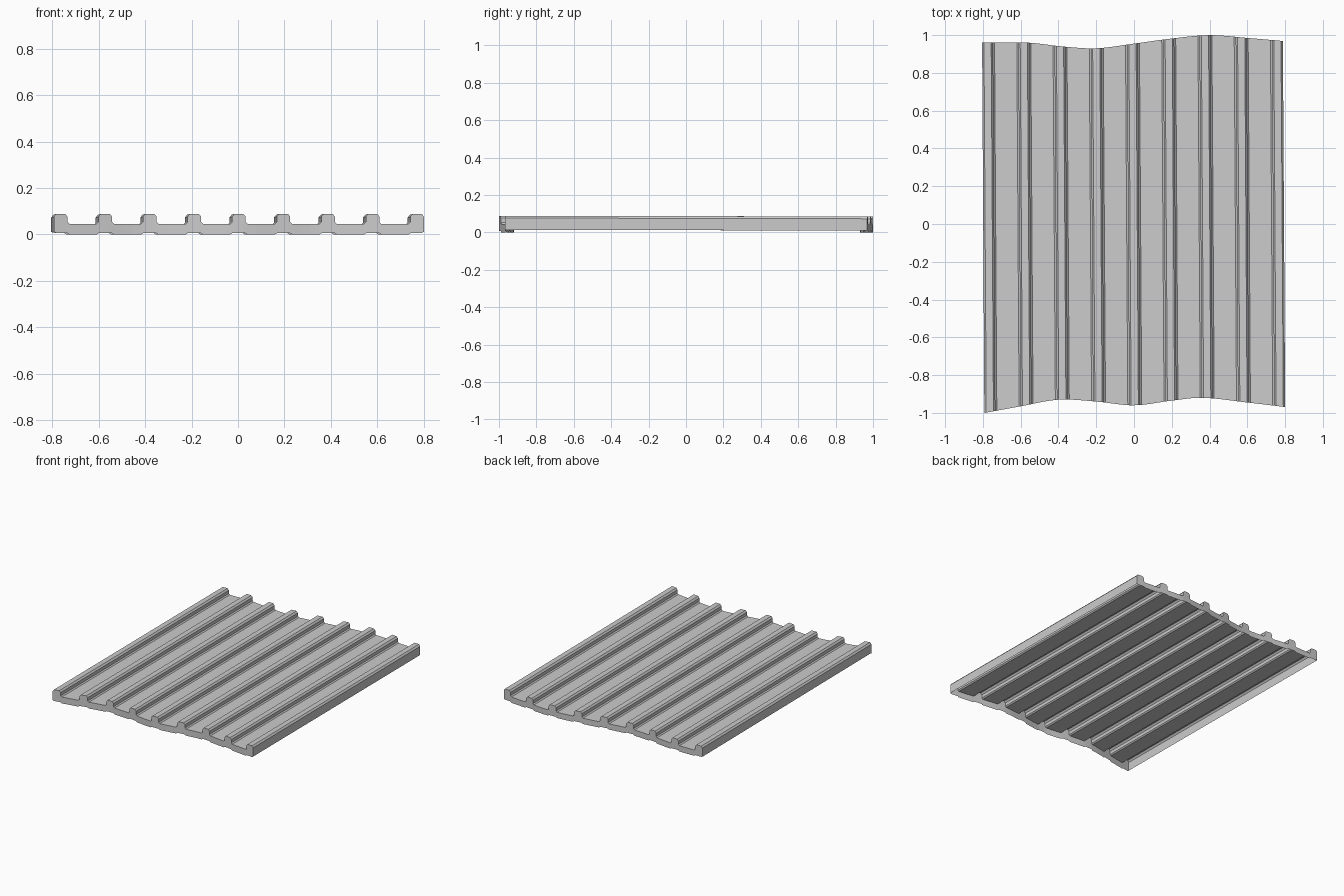
import bpy, bmesh

if "Cube" in bpy.data.objects:
    bpy.data.objects.remove(bpy.data.objects["Cube"])

# end outlines seen from the top: (x, y) knots, smoothly interpolated
BACK = [(-0.81, .96), (-.56, .96), (-.38, .94), (-.2, .93), (0, .955), (.2, .982), (.4, 1.0), (.6, .985), (.81, .967)]
FRONT = [(-0.79, -1.0), (-.6, -.965), (-.4, -.93), (-.2, -.94), (0, -.96), (.2, -.935), (.36, -.92), (.6, -.945), (.81, -.97)]


def curve_y(knots, x):
    x = min(max(x, knots[0][0]), knots[-1][0])
    n = len(knots)
    for i in range(n - 1):
        (xa, ya), (xb, yb) = knots[i], knots[i + 1]
        if x <= xb:
            def slope(k):
                a, b = knots[max(k - 1, 0)], knots[min(k + 1, n - 1)]
                return (b[1] - a[1]) / (b[0] - a[0])
            h = xb - xa
            t = (x - xa) / h
            return ((2*t**3 - 3*t*t + 1) * ya + (t**3 - 2*t*t + t) * h * slope(i)
                    + (3*t*t - 2*t**3) * yb + (t**3 - t*t) * h * slope(i + 1))


# cross-section: (x, top z, bottom z of the end skirts)
W, PITCH, TOP, PAN = 0.029, 0.1918, 0.09, 0.047
profile = []
for i in range(9):
    c = (i - 4) * PITCH - 0.001
    if i == 0:
        profile += [(c - W, .015, .015), (c - W, .078, .012)]
    else:
        profile += [(c - W - .008, PAN, .001), (c - W, PAN + .008, .006), (c - W, TOP - .012, .008)]
    profile += [(c - W + .01, TOP, .008), (c + W - .01, TOP, .008)]
    if i == 8:
        profile += [(c + W, .078, .012), (c + W, .015, .015)]
    else:
        profile += [(c + W, TOP - .012, .008), (c + W, PAN + .008, .006), (c + W + .008, PAN, .001)]
        # extra columns so the panel ends follow the wave
        for f in (.33, .67):
            x0, x1 = c + W + .008, c + PITCH - W - .008
            profile.append((x0 + (x1 - x0) * f, PAN, .001))

# sheet with skirts hanging from both ends, open underneath
bm = bmesh.new()
rows = []
for knots, shift, drop, skirt in ((FRONT, .005, 0, True), (FRONT, .005, 0, False),
                                  (BACK, -.007, .004, False), (BACK, -.007, .004, True)):
    row = []
    for x, z, b in profile:
        px = x + shift
        row.append(bm.verts.new((px, curve_y(knots, px), b if skirt else z - drop)))
    rows.append(row)
for a, b in zip(rows, rows[1:]):
    for j in range(len(profile) - 1):
        bm.faces.new((a[j], a[j + 1], b[j + 1], b[j]))
bmesh.ops.remove_doubles(bm, verts=bm.verts, dist=1e-5)
low = min(v.co.z for v in bm.verts)
bmesh.ops.translate(bm, verts=bm.verts, vec=(0, 0, -low))
mesh = bpy.data.meshes.new("ribbed_sheet")
bm.to_mesh(mesh)
bm.free()
sheet = bpy.data.objects.new("ribbed_sheet", mesh)
bpy.context.collection.objects.link(sheet)
